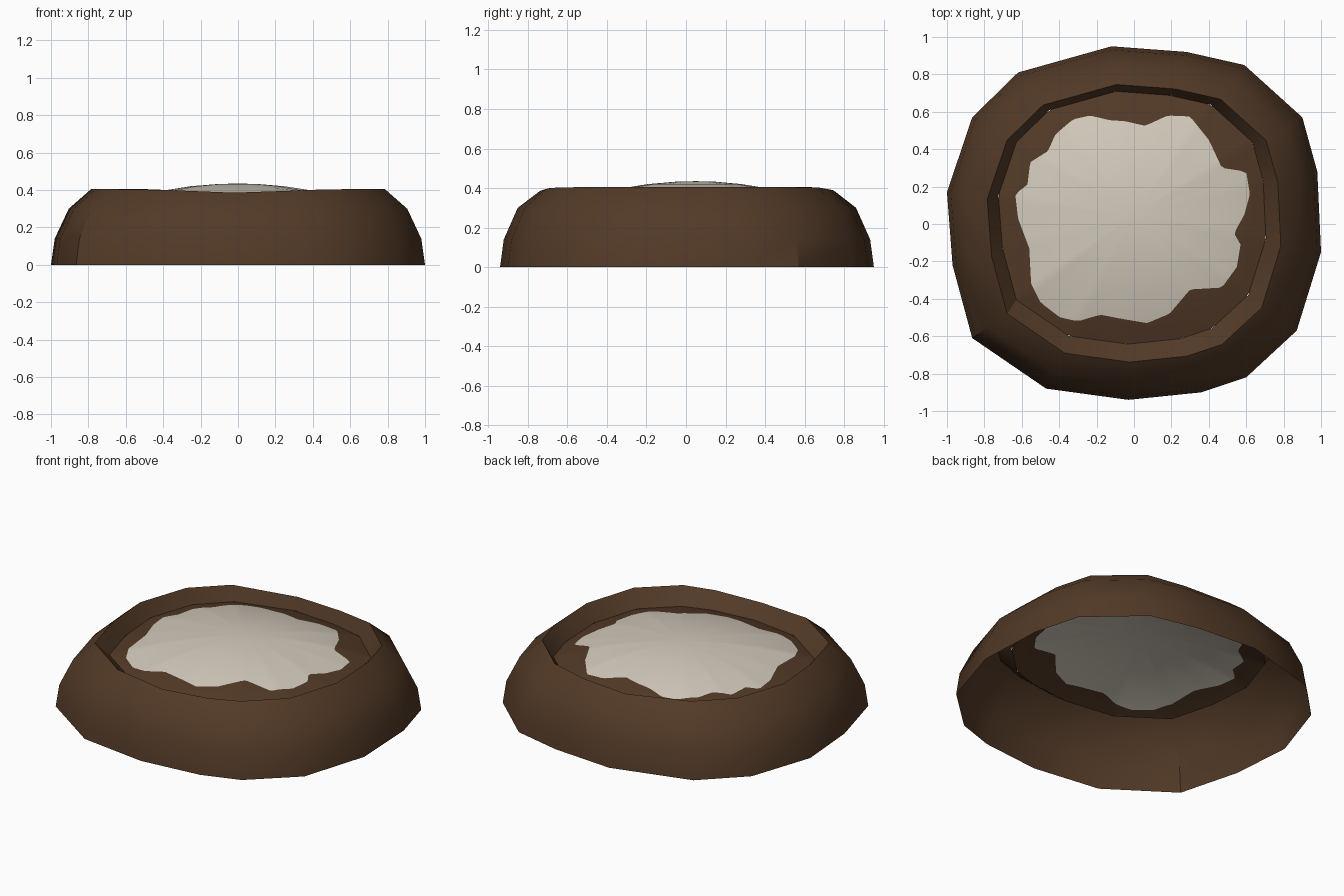
import bpy, math
from mathutils import Vector

if "Cube" in bpy.data.objects:
    bpy.data.objects.remove(bpy.data.objects["Cube"])


def material(name, rgb):
    m = bpy.data.materials.new(name)
    m.diffuse_color = (*rgb, 1)
    m.use_nodes = True
    m.node_tree.nodes["Principled BSDF"].inputs["Base Color"].default_value = m.diffuse_color
    return m


brown = material("dark brown", (0.085, 0.042, 0.020))
cream = material("pale cream", (0.65, 0.59, 0.50))

# Irregular 16-sided ground outline, clockwise from the back
outline = [(-.12, .95), (.28, .92), (.59, .85), (.90, .57), (.98, .28), (1, -.15),
           (.87, -.57), (.60, -.82), (.36, -.90), (-.03, -.94), (-.47, -.88),
           (-.865, -.61), (-.97, -.22), (-1, .17), (-.865, .57), (-.62, .81)][::-1]

# Ragged edge of the pale patch, anticlockwise from the right
patch = [(.62, .16), (.60, .28), (.47, .30), (.40, .45), (.30, .575), (.18, .58),
         (.06, .525), (-.05, .55), (-.13, .555), (-.235, .58), (-.325, .56), (-.42, .48),
         (-.46, .39), (-.555, .33), (-.57, .21), (-.635, .16), (-.62, .03), (-.56, -.13),
         (-.55, -.32), (-.50, -.42), (-.395, -.50), (-.30, -.52), (-.18, -.485),
         (-.05, -.51), (.07, -.53), (.19, -.48), (.30, -.35), (.47, -.34), (.55, -.23),
         (.57, -.11), (.535, -.05), (.59, .05)]
centre = Vector((0, .05))
BASE_Z, APEX_Z = .315, .435
base = [(x * .715 - .01, y * .715 + .03) for x, y in outline]


def radius(points, ang):
    """Distance from the dome centre to a closed outline along a direction."""
    d = Vector((math.cos(ang), math.sin(ang)))
    best = 0
    for i, p in enumerate(points):
        a = Vector(p) - centre
        e = Vector(points[(i + 1) % len(points)]) - centre - a
        den = d.x * e.y - d.y * e.x
        if abs(den) < 1e-9:
            continue
        t = (a.x * e.y - a.y * e.x) / den
        u = (a.x * d.y - a.y * d.x) / den
        if t > 0 and -1e-6 <= u <= 1 + 1e-6:
            best = max(best, t)
    return best


def loft(name, rings, tip=None):
    """Join rings of points with quads; close with a fan if a tip is given."""
    n = len(rings[0])
    verts = [v for r in rings for v in r]
    faces = [(k * n + i, k * n + (i + 1) % n, (k + 1) * n + (i + 1) % n, (k + 1) * n + i)
             for k in range(len(rings) - 1) for i in range(n)]
    if tip:
        verts.append(tip)
        last = (len(rings) - 1) * n
        faces += [(last + i, last + (i + 1) % n, len(verts) - 1) for i in range(n)]
    me = bpy.data.meshes.new(name)
    me.from_pydata(verts, [], faces)
    ob = bpy.data.objects.new(name, me)
    bpy.context.collection.objects.link(ob)
    me.materials.append(brown)
    bpy.ops.object.select_all(action='DESELECT')
    ob.select_set(True)
    bpy.context.view_layer.objects.active = ob
    bpy.ops.object.shade_smooth_by_angle(angle=math.radians(30))
    return ob


# Outer wall, open below, rising to a rim and dropping to the dome's foot
rings = [[(x * s, y * s, z) for x, y in outline]
         for s, z in ((1, 0), (.98, .14), (.905, .30))]
rings.append([(x * .785, y * .785, .385 + .02 * min(1, abs(x) * .785 / .5))
              for x, y in outline])
rings.append([(x, y, BASE_Z) for x, y in base])
loft("outer_wall", rings)

# Shallow dome whose middle faces form the pale patch
N = 160
angles = [2 * math.pi * i / N for i in range(N)]
spokes = [(a, radius(base, a), radius(patch, a)) for a in angles]


def dome_ring(pick):
    ring = []
    for a, rb, rp in spokes:
        r = pick(rb, rp)
        ring.append((centre.x + r * math.cos(a), centre.y + r * math.sin(a),
                     APEX_Z - (APEX_Z - BASE_Z) * (r / rb) ** 2))
    return ring


dome = loft("dome", [dome_ring(f) for f in (
    lambda rb, rp: rb,
    lambda rb, rp: (rb + rp) / 2,
    lambda rb, rp: rp,
    lambda rb, rp: rp * .7,
    lambda rb, rp: rb * .35,
    lambda rb, rp: rb * .15)], (centre.x, centre.y, APEX_Z))
dome.data.materials.append(cream)
for p in dome.data.polygons:
    p.material_index = 1 if p.index >= 2 * N else 0
